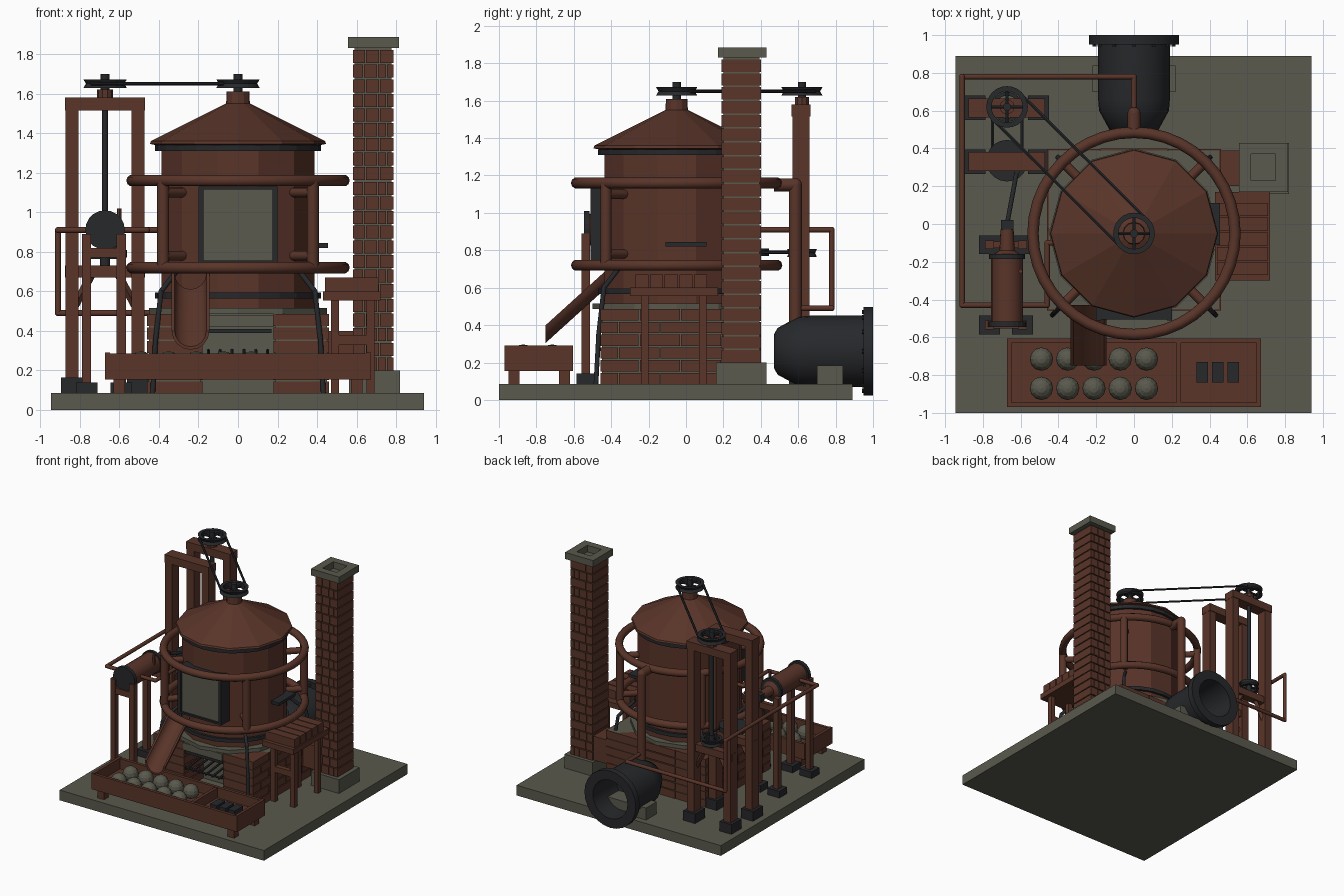
import bpy, bmesh, math
from math import cos, sin, pi, tau, radians
from mathutils import Vector, Matrix

cube = bpy.data.objects.get("Cube")
if cube:
    bpy.data.objects.remove(cube, do_unlink=True)

def material(name, rgb):
    m = bpy.data.materials.new(name)
    m.use_nodes = True
    m.diffuse_color = (*rgb, 1)
    m.node_tree.nodes["Principled BSDF"].inputs["Base Color"].default_value = (*rgb, 1)
    return m

brown = material("reddish_brown", (0.1, 0.035, 0.022))
grey = material("stone_grey", (0.1, 0.1, 0.075))
black = material("iron_black", (0.02, 0.021, 0.024))

class Part:
    """Collects primitives into one named object."""
    def __init__(self, name, mat, smooth=False):
        self.name, self.mat, self.smooth, self.bm = name, mat, smooth, bmesh.new()

    def box(self, x0, x1, y0, y1, z0, z1):
        mat = Matrix.Translation(((x0 + x1) / 2, (y0 + y1) / 2, (z0 + z1) / 2))
        bmesh.ops.create_cube(self.bm, size=1, matrix=mat @ Matrix.Diagonal((x1 - x0, y1 - y0, z1 - z0, 1)))
        return self

    def rod(self, a, b, r, sides=12):
        a, b = Vector(a), Vector(b)
        rot = (b - a).to_track_quat('Z', 'Y').to_matrix().to_4x4()
        bmesh.ops.create_cone(self.bm, cap_ends=True, segments=sides, radius1=r, radius2=r,
                              depth=(b - a).length, matrix=Matrix.Translation((a + b) / 2) @ rot)
        return self

    def pipe(self, points, r):
        for a, b in zip(points, points[1:]):
            self.rod(a, b, r)
        for p in points[1:-1]:
            self.ball(p, r)
        return self

    def ball(self, p, r):
        bmesh.ops.create_uvsphere(self.bm, u_segments=12, v_segments=8, radius=r, matrix=Matrix.Translation(p))
        return self

    def lathe(self, profile, centre, sides=12, axis='Z', closed=False, turn=0):
        rot = Matrix.Rotation(-pi / 2, 4, 'X') if axis == 'Y' else Matrix.Identity(4)
        place = Matrix.Translation(centre) @ rot
        rings = [[self.bm.verts.new(place @ Vector((r * cos(tau * i / sides + turn), r * sin(tau * i / sides + turn), h)))
                  for i in range(sides)] for r, h in profile]
        pairs = list(zip(rings, rings[1:])) + ([(rings[-1], rings[0])] if closed else [])
        for low, high in pairs:
            for i in range(sides):
                j = (i + 1) % sides
                self.bm.faces.new((low[i], low[j], high[j], high[i]))
        if not closed:
            self.bm.faces.new(rings[0][::-1])
            self.bm.faces.new(rings[-1])
        return self

    def done(self):
        bmesh.ops.recalc_face_normals(self.bm, faces=self.bm.faces)
        mesh = bpy.data.meshes.new(self.name)
        self.bm.to_mesh(mesh)
        self.bm.free()
        mesh.materials.append(self.mat)
        ob = bpy.data.objects.new(self.name, mesh)
        bpy.context.collection.objects.link(ob)
        if self.smooth:
            bpy.ops.object.select_all(action='DESELECT')
            ob.select_set(True)
            bpy.context.view_layer.objects.active = ob
            bpy.ops.object.shade_smooth_by_angle(angle=radians(40))
        return ob

CY, G = -0.05, 0.085          # vessel centre and ground level
mid = (0, CY, 0)
Part("base_slab", grey).box(-.945, .94, -1, .89, 0, G).done()

# Brick furnace with a fire opening at the front
Part("furnace_mortar", grey).box(-.45, .45, -.2, .39, G, .485).box(-.45, -.19, -.45, -.2, G, .485) \
    .box(.19, .45, -.45, -.2, G, .485).box(-.18, .18, -.465, -.2, .42, .48).done()
bricks = Part("furnace_bricks", brown)
for k in range(6):
    z = G + k * .068
    cuts = [-.46, -.25, -.03, .19, .4] if k % 2 else [-.46, -.36, -.14, .08, .3, .4]
    for a, b in zip(cuts, cuts[1:]):
        for s in (-1, 1):
            x = sorted((s * .18, s * .46))
            bricks.box(*x, a + .003, b - .003, z, z + .06)
    bricks.box(-.177, .177, .1, .4, z, z + .06)
bricks.done()
Part("hearth_plate", grey).lathe([(.45, .485), (.45, .515)], mid, 12).done()
grate = Part("fire_grate", black).box(-.17, .17, -.45, -.43, .39, .41)
for i in range(6):
    x = -.15 + i * .06
    grate.rod((x, -.47, .27), (x, -.22, .3), .009, 6)
grate.rod((-.17, -.45, .27), (.17, -.45, .27), .009, 6).done()

# Vessel, roof and iron bands
Part("vessel", brown).lathe([(.40, .51), (.40, 1.345)], mid, 12, turn=pi / 12).done()
Part("vessel_roof", brown).lathe([(.39, 1.335), (.445, 1.345), (.44, 1.36), (.06, 1.55), (.057, 1.61)], mid).done()
bands = Part("vessel_bands", black)
for z in (.565, 1.31):
    bands.lathe([(.40, z), (.42, z), (.42, z + .03), (.40, z + .03)], mid, 24, closed=True)
bands.done()
Part("door_frame", black).box(-.2, -.175, -.51, -.4, .74, 1.13).box(.175, .2, -.51, -.4, .74, 1.13) \
    .box(-.175, .175, -.505, -.4, 1.115, 1.13).box(-.175, .175, -.505, -.4, .74, .755).done()
Part("door_panel", grey).box(-.175, .175, -.49, -.42, .755, 1.115).done()
Part("side_latch", black).box(.37, .455, -.11, .11, .82, .845).done()

# Ring pipes, uprights, stubs and legs
rings = Part("ring_pipes", brown, True)
for z in (.72, 1.16):
    section = [(.535 + .03 * cos(tau * i / 10), z + .03 * sin(tau * i / 10)) for i in range(10)]
    rings.lathe(section, mid, 40, closed=True)
legs = Part("vessel_legs", black)
for k in range(4):
    d = Vector((cos(pi / 4 + k * pi / 2), sin(pi / 4 + k * pi / 2), 0))
    at = lambda r, z: Vector(mid) + d * r + Vector((0, 0, z))
    rings.rod(at(.535, .72), at(.535, 1.16), .03)
    for z in (.78, 1.1):
        rings.rod(at(.535, z), at(.36, z), .025)
    legs.pipe([at(.42, .72), at(.55, .6), at(.59, .35), at(.61, G)], .013)
rings.done()
legs.done()

# Steam boiler, its saddle and the pipes leaving it
Part("boiler", black, True).lathe([(.09, .47), (.125, .49), (.185, .6), (.19, .66), (.19, .95), (.237, .95), (.237, 1),
                                   (.16, 1), (.15, .7), (.05, .68)], (0, 0, .26), 24, 'Y').done()
bolts = Part("boiler_bolts", black)
for i in range(12):
    a = tau * i / 12
    bolts.rod((.21 * cos(a), .94, .26 + .21 * sin(a)), (.21 * cos(a), 1, .26 + .21 * sin(a)), .012, 6)
bolts.done()
Part("boiler_saddle", grey).box(-.22, .22, .7, .84, G, .185).done()
Part("steam_pipe", brown, True).pipe([(0, .47, 1.15), (0, .585, 1.15), (0, .585, .42)], .035).done()
Part("feed_pipe", brown, True).pipe([(0, .585, .49), (0, .78, .49), (-.91, .78, .49), (-.91, .78, .91), (-.91, -.43, .91),
                                     (-.46, -.43, .91), (-.46, -.1, .91), (-.38, -.1, .91)], .015).done()

# Chimney with alternating courses
Part("chimney_mortar", grey).box(.59, .777, .2, .392, G, 1.83).done()
Part("chimney_foot", grey).box(.56, .82, .16, .43, G, .2).done()
stack = Part("chimney_bricks", brown)
for k in range(22):
    z = .2 + k * .074
    cuts = [.58, .645, .715, .787] if k % 2 else [.58, .635, .705, .75, .787]
    for a, b in zip(cuts, cuts[1:]):
        stack.box(a + .002, b - .002, .19, .402, z, z + .066)
stack.done()
Part("chimney_cap", grey).box(.555, .815, .17, .23, 1.83, 1.885).box(.555, .815, .37, .43, 1.83, 1.885) \
    .box(.555, .62, .23, .37, 1.83, 1.885).box(.75, .815, .23, .37, 1.83, 1.885).done()
Part("flue", brown).box(.38, .59, .2, .39, .2, .4).done()

# Drive tower
tower, feet = Part("drive_tower", brown), Part("post_feet", black)
for y in (.33, .615):
    for x in (-.84, -.505):
        tower.box(x - .033, x + .033, y - .045, y + .045, G, 1.52)
        feet.box(x - .055, x + .055, y - .065, y + .065, G, .165)
    tower.box(-.875, -.47, y - .05, y + .05, 1.515, 1.58).box(-.875, -.47, y - .03, y + .03, .67, .73)
    for s in (-1, 1):
        tower.rod((-.6725 + s * .15, y, .53), (-.6725 + s * .07, y, .68), .02, 4)
tower.done()

# Pulleys, shafts and belts
def pulley(name, x, y, z, r):
    p = Part(name, black)
    p.lathe([(r * .75, z - .022), (r, z - .022), (r * .88, z), (r, z + .022), (r * .75, z + .022)], (x, y, 0), 24, closed=True)
    for dx, dy in ((r * .8, 0), (0, r * .8)):
        p.rod((x - dx, y - dy, z), (x + dx, y + dy, z), .01, 6)
    p.rod((x, y, z - .05), (x, y, z + .05), .022).done()

TX, TY = -.672, .62
pulley("roof_pulley", 0, CY, 1.65, .11)
pulley("tower_pulley", TX, TY, 1.65, .11)
pulley("lower_pulley", TX, TY, .785, .08)
Part("crank_disc", black).lathe([(.11, .77), (.11, .81)], (TX, .335, 0), 20).rod((TX, .335, .7), (TX, .335, .84), .025).done()
Part("tower_bearing", brown).lathe([(.04, 1.58), (.04, 1.62)], (TX, TY, 0), 10).done()
Part("drive_shafts", black).rod((TX, TY, .72), (TX, TY, 1.67), .016).rod((0, CY, 1.6), (0, CY, 1.7), .02).done()
belts = Part("drive_belts", black)
for a, b, z, r in (((0, CY), (TX, TY), 1.65, .1), ((TX, TY), (TX, .335), .79, .078)):
    a, b = Vector((*a, z)), Vector((*b, z))
    side = (b - a).cross(Vector((0, 0, 1))).normalized() * r
    for s in (-1, 1):
        belts.rod(a + side * s, b + side * s, .009, 6)
belts.done()

# Steam cylinder on four legs
Part("cylinder", brown, True).lathe([(.085, -.52), (.085, -.17), (.04, -.14), (.035, -.03)], (TX, 0, .91), 16, 'Y').done()
Part("cylinder_heads", black).lathe([(.1, -.545), (.1, -.515)], (TX, 0, .91), 20, 'Y') \
    .lathe([(.095, -.185), (.095, -.16)], (TX, 0, .91), 20, 'Y').box(TX - .033, TX + .033, -.03, .02, .88, .94).done()
Part("piston_rod", black).rod((TX, 0, .91), (-.62, .28, .84), .012).rod((-.62, .28, .8), (-.62, .28, .86), .016).done()
Part("cylinder_valve", brown).rod((-.6, -.25, .9), (-.6, -.25, 1.02), .012, 8).done()
stand = Part("cylinder_stand", brown)
for y in (-.535, -.11):
    for x in (-.765, -.59):
        stand.box(x - .023, x + .023, y - .023, y + .023, G, .89)
        feet.box(x - .055, x + .055, y - .05, y + .05, G, .14)
    stand.box(-.765, -.59, y - .018, y + .018, .77, .82)
stand.done()
feet.done()

# Side table with stacked bars
table = Part("side_table", brown).box(.43, .72, -.3, .17, .555, .6).box(.48, .68, -.24, -.2, .33, .38)
for x in (.49, .67):
    for y in (-.22, .09):
        table.box(x - .02, x + .02, y - .02, y + .02, G, .56)
table.done()
bars = Part("table_bars", brown)
for i in range(5):
    y = -.27 + i * .078
    bars.box(.44, .71, y, y + .07, .6, .67)
bars.done()

# Collecting tray with lumps and ingots
tray = Part("tray", brown).box(-.67, .67, -.965, -.61, .155, .2).box(-.67, .67, -.97, -.945, .155, .285) \
    .box(-.67, .67, -.63, -.605, .155, .285).box(.225, .25, -.95, -.62, .19, .28)
for s in (-1, 1):
    tray.box(s * .66 - .012, s * .66 + .012, -.97, -.605, .155, .29)
    for y in (-.92, -.65):
        tray.box(s * .6 - .03, s * .6 + .03, y - .03, y + .03, G, .16)
tray.done()
lumps, ingots = Part("stone_lumps", grey), Part("iron_ingots", black)
for i in range(5):
    for y in (-.87, -.715):
        lumps.ball((-.49 + i * .139, y, .235), .062)
for i in range(3):
    ingots.box(.33 + i * .082, .392 + i * .082, -.84, -.73, .2, .25)
lumps.done()
ingots.done()

# Half-round chute from the vessel to the tray
chute = Part("chute", brown, True)
arc = [(r * cos(a), r * sin(a)) for r, turn in ((.095, range(9)), (.08, range(8, -1, -1))) for a in (pi + pi * t / 8 for t in turn)]
ends = [[chute.bm.verts.new((-.24 + u, y, z + v)) for u, v in arc] for y, z in ((-.43, .69), (-.75, .4))]
for i in range(len(arc)):
    j = (i + 1) % len(arc)
    chute.bm.faces.new((ends[0][i], ends[0][j], ends[1][j], ends[1][i]))
for i in range(8):
    for e in ends:
        chute.bm.faces.new((e[i], e[i + 1], e[-2 - i], e[-1 - i]))
chute.done()
